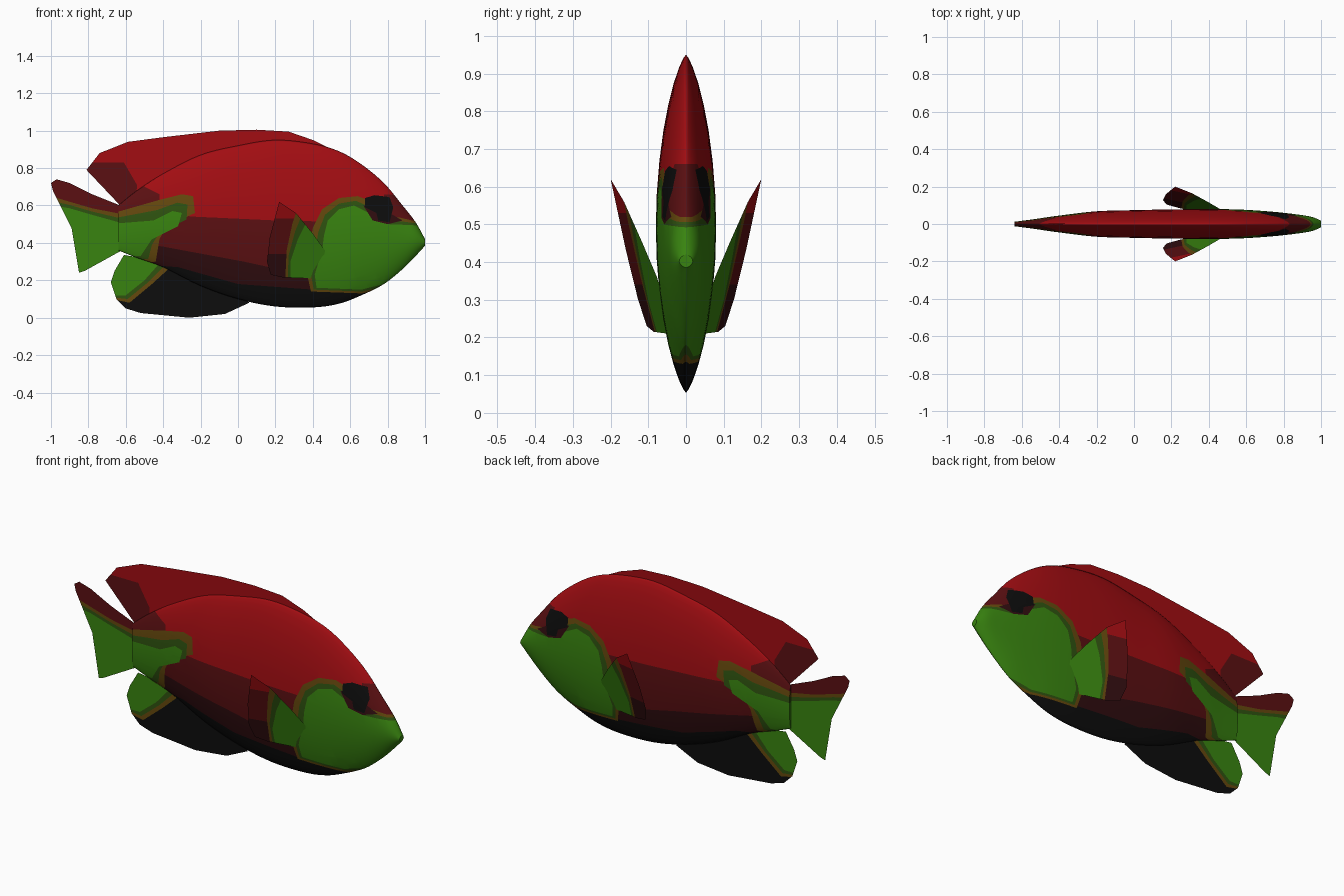
import bpy
import bmesh
from math import cos, sin, pi, copysign
from mathutils import Vector

default_cube = bpy.data.objects.get("Cube")
if default_cube:
    bpy.data.objects.remove(default_cube, do_unlink=True)

# Materials
PALETTE = {
    "red": (.36, .004, .006),
    "dark_red": (.105, .005, .006),
    "maroon": (.03, .004, .005),
    "olive": (.13, .065, .004),
    "moss": (.028, .085, .005),
    "green": (.04, .23, .005),
    "black": (.004, .004, .004),
}
NAMES = list(PALETTE)
MATERIALS = []
for name, rgb in PALETTE.items():
    mat = bpy.data.materials.new(name)
    mat.use_nodes = True
    mat.diffuse_color = (*rgb, 1)
    shader = mat.node_tree.nodes["Principled BSDF"]
    shader.inputs["Base Color"].default_value = (*rgb, 1)
    shader.inputs["Roughness"].default_value = .7
    MATERIALS.append(mat)


def inside(x, z, poly):
    """Even-odd test of a point in a side-on outline."""
    hit = False
    for (ax, az), (bx, bz) in zip(poly, poly[1:] + poly[:1]):
        if (az > z) != (bz > z) and x < ax + (z - az) * (bx - ax) / (bz - az):
            hit = not hit
    return hit


def cut_segment(bm, a, b):
    """Cut the faces that a side-on line segment passes through."""
    lo_x, hi_x = sorted((a[0], b[0]))
    lo_z, hi_z = sorted((a[1], b[1]))
    faces = []
    for f in bm.faces:
        xs = [v.co.x for v in f.verts]
        zs = [v.co.z for v in f.verts]
        if max(xs) >= lo_x and min(xs) <= hi_x and max(zs) >= lo_z and min(zs) <= hi_z:
            faces.append(f)
    if not faces:
        return
    edges = {e for f in faces for e in f.edges}
    verts = {v for f in faces for v in f.verts}
    bmesh.ops.bisect_plane(
        bm, geom=list(verts) + list(edges) + faces, dist=1e-5,
        plane_co=(a[0], 0, a[1]),
        plane_no=Vector((b[1] - a[1], 0, a[0] - b[0])).normalized())


def paint(bm, base, regions):
    """Cut colour regions into the surface; later regions cover earlier ones."""
    for _, poly in regions:
        for a, b in zip(poly, poly[1:] + poly[:1]):
            cut_segment(bm, a, b)
    for f in bm.faces:
        c = f.calc_center_median()
        colour = base
        for name, poly in regions:
            if inside(c.x, c.z, poly):
                colour = name
        f.material_index = NAMES.index(colour)


def rings(outer, inner):
    """Green patch with a moss and an olive border."""
    middle = [((a + c) / 2, (b + d) / 2) for (a, b), (c, d) in zip(outer, inner)]
    return [("olive", outer), ("moss", middle), ("green", inner)]


def below(curve):
    """Closed region under a curve."""
    return curve + [(curve[-1][0], -1), (curve[0][0], -1)]


def finish(bm, name):
    mesh = bpy.data.meshes.new(name)
    bm.to_mesh(mesh)
    bm.free()
    for mat in MATERIALS:
        mesh.materials.append(mat)
    obj = bpy.data.objects.new(name, mesh)
    bpy.context.collection.objects.link(obj)
    return obj


def fin(name, outline, base, regions, lean=None):
    """Flat fin from a side-on outline, optionally leaning out sideways."""
    bm = bmesh.new()
    face = bm.faces.new([bm.verts.new((x, 0, z)) for x, z in outline])
    bmesh.ops.triangulate(bm, faces=[face])
    paint(bm, base, regions)
    if lean:
        for v in bm.verts:
            v.co.y = lean(v.co.x, v.co.z)
    return finish(bm, name)


def spline(p, steps):
    """Catmull-Rom samples through a list of tuples."""
    p = [p[0]] + p + [p[-1]]
    out = []
    for a, b, c, d in zip(p, p[1:], p[2:], p[3:]):
        for i in range(steps):
            t = i / steps
            out.append([q + t / 2 * (r - o + t * (2*o - 5*q + 4*r - s + t * (3*(q - r) + s - o)))
                        for o, q, r, s in zip(a, b, c, d)])
    return out + [list(p[-1])]


# Body: lens-shaped sections given as x, top, bottom, half width
STATIONS = [
    (-.64, .60, .36, .012), (-.54, .68, .32, .025), (-.4, .77, .27, .045),
    (-.2, .87, .17, .068), (0, .92, .1, .074), (.2, .95, .06, .078),
    (.4, .93, .055, .08), (.54, .89, .075, .078), (.66, .82, .12, .072),
    (.78, .72, .18, .062), (.88, .6, .26, .05), (.95, .51, .33, .038),
    (1, .42, .385, .018)]
SIDES = 32
bm = bmesh.new()
loops = []
for x, top, bottom, width in spline(STATIONS, 5):
    loop = []
    for i in range(SIDES):
        s, c = sin(2 * pi * i / SIDES), cos(2 * pi * i / SIDES)
        y = copysign(width * abs(s) ** 1.5, s)
        loop.append(bm.verts.new((x, y, (top + bottom) / 2 + c * (top - bottom) / 2)))
    loops.append(loop)
for a, b in zip(loops, loops[1:]):
    for i in range(SIDES):
        j = (i + 1) % SIDES
        bm.faces.new((a[i], a[j], b[j], b[i]))
bm.faces.new(loops[0])
bm.faces.new(loops[-1])
bmesh.ops.recalc_face_normals(bm, faces=bm.faces)
for f in bm.faces:
    f.smooth = len(f.verts) == 4

# Body colours: bands, tail patch, face patch, forehead and eye
body_regions = [
    ("dark_red", below([(-.7, .58), (-.23, .54), (.2, .52), (1.1, .5)])),
    ("maroon", below([(-.7, .42), (-.4, .38), (.03, .3), (.4, .22), (1.1, .2)])),
    ("black", below([(-.7, .3), (-.32, .27), (0, .18), (.4, .15), (.9, .17), (1.1, .2)])),
    ("dark_red", [(-.7, .66), (-.54, .72), (-.42, .66), (-.42, .6), (-.7, .5)]),
    ("dark_red", [(.78, .66), (1.1, .66), (1.1, .49), (.78, .49)]),
]
body_regions += rings(
    [(-.7, .55), (-.42, .63), (-.3, .66), (-.24, .65), (-.23, .56),
     (-.38, .49), (-.42, .42), (-.44, .3), (-.7, .26)],
    [(-.7, .5), (-.45, .52), (-.35, .57), (-.3, .56), (-.32, .49),
     (-.46, .42), (-.5, .36), (-.52, .33), (-.7, .32)])
body_regions += rings(
    [(1.1, .51), (.93, .52), (.8, .55), (.72, .62), (.64, .65), (.54, .64), (.45, .58),
     (.4, .48), (.38, .38), (.37, .23), (.39, .14), (.66, .13), (.84, .16), (1.1, .22)],
    [(1.1, .48), (.93, .495), (.8, .5), (.7, .56), (.62, .6), (.54, .58), (.48, .52),
     (.46, .44), (.45, .36), (.41, .23), (.42, .16), (.66, .15), (.82, .19), (1.1, .25)])
body_regions += [
    ("maroon", [(.67, .6), (.74, .6), (.88, .52), (.8, .5), (.72, .52)]),
    ("black", [(.68, .64), (.73, .655), (.81, .645), (.83, .59), (.81, .51),
               (.75, .52), (.74, .56), (.68, .59)]),
]
paint(bm, "red", body_regions)
for f in bm.faces:
    f.smooth = abs(f.normal.x) < .999
finish(bm, "body")

# Dorsal fin
fin("dorsal_fin",
    [(-.63, .6), (-.81, .79), (-.74, .88), (-.59, .94), (-.4, .965), (-.1, 1),
     (.1, 1.005), (.27, .995), (.4, .95), (.54, .88), (.4, .8), (0, .8), (-.4, .65)],
    "red",
    [("dark_red", [(-.85, .83), (-.61, .83), (-.54, .71), (-.55, .55), (-.85, .55)])])

# Tail fin
fin("tail_fin",
    [(-.63, .6), (-.78, .66), (-.9, .72), (-.97, .74), (-1, .72), (-.99, .68),
     (-.89, .48), (-.85, .24), (-.82, .25), (-.63, .355)],
    "dark_red",
    rings(below([(-1.1, .68), (-.9, .62), (-.78, .585), (-.6, .55)]),
          below([(-1.1, .62), (-.9, .585), (-.78, .55), (-.6, .5)])))

# Underside fin
fin("underside_fin",
    [(-.61, .335), (-.66, .25), (-.68, .19), (-.65, .1), (-.6, .05), (-.52, .025),
     (-.26, 0), (-.07, .02), (.06, .08), (-.02, .18), (-.37, .3)],
    "black",
    rings([(-.75, .15), (-.65, .095), (-.58, .08), (-.46, .18), (-.35, .28), (-.6, .42), (-.75, .37)],
          [(-.75, .17), (-.66, .12), (-.6, .12), (-.5, .2), (-.42, .29), (-.6, .4), (-.75, .35)]))

# Side fins, mirrored across the body
for side, label in ((-1, "front"), (1, "back")):
    fin(label + "_side_fin",
        [(.22, .62), (.31, .56), (.4, .45), (.465, .36), (.46, .31), (.41, .21),
         (.24, .215), (.175, .23), (.155, .3), (.17, .43)],
        "dark_red",
        [("red", [(.1, .7), (.35, .7), (.3, .53), (.1, .53)]),
         ("maroon", below([(.1, .34), (.5, .34)]))]
        + rings([(.33, .62), (.29, .5), (.26, .36), (.25, .15), (.6, .15), (.6, .6)],
                [(.37, .52), (.32, .42), (.28, .3), (.28, .15), (.6, .15), (.6, .5)]),
        lambda x, z: side * (.1 - .214 * (x - .18) + .271 * (z - .22)))
